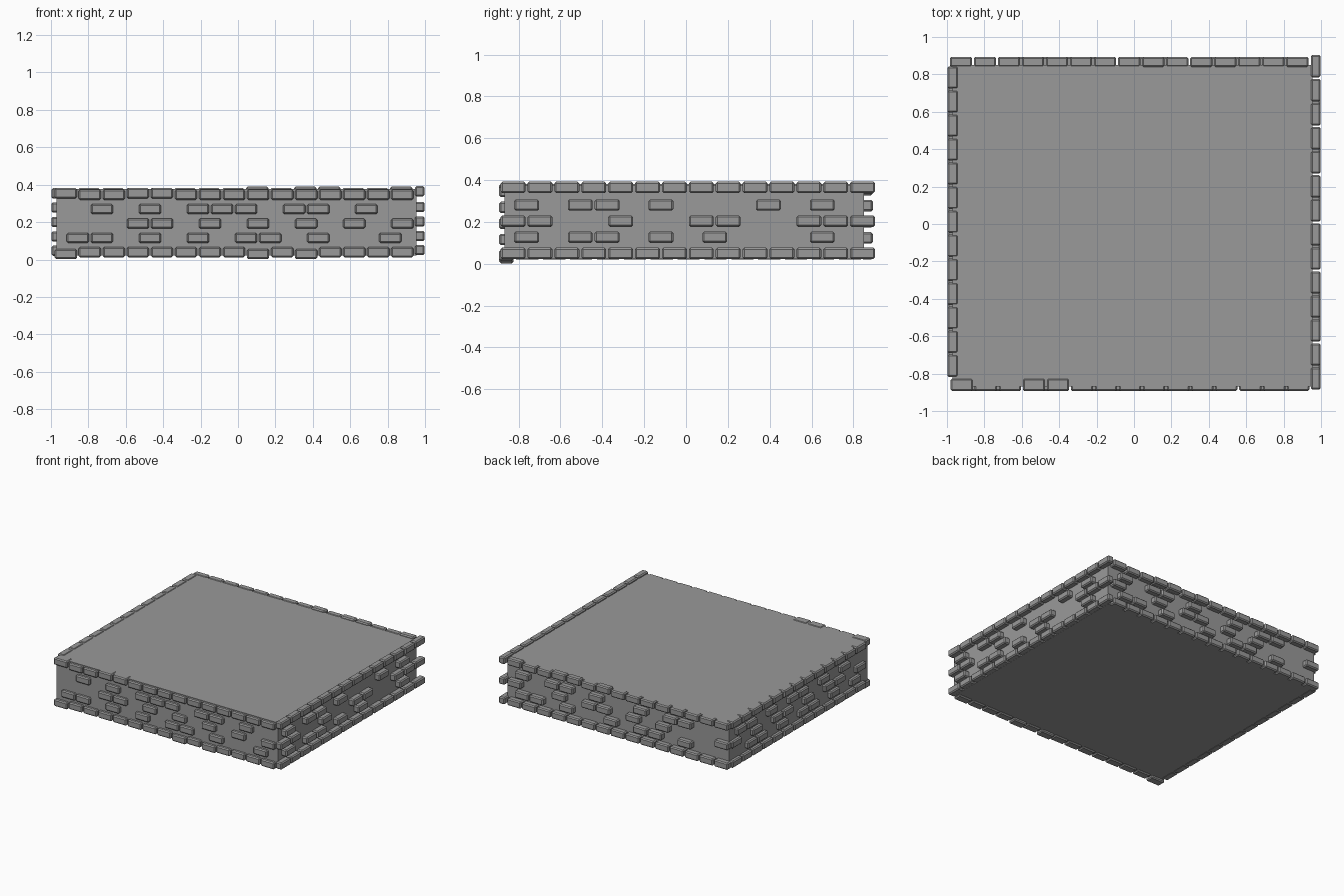
import bpy
import bmesh
from mathutils import Vector

cube = bpy.data.objects.get("Cube")
if cube:
    bpy.data.objects.remove(cube, do_unlink=True)

stone = bpy.data.materials.new("grey stone")
stone.use_nodes = True
GREY = (0.32, 0.32, 0.32, 1)
stone.diffuse_color = GREY
stone.node_tree.nodes["Principled BSDF"].inputs["Base Color"].default_value = GREY

PITCH = 0.1285     # brick spacing along a wall
COURSE = 0.0768    # brick spacing upwards
LENGTH, HEIGHT = 0.119, 0.054


def add_box(bm, low, high):
    """Add an axis aligned box between two corners."""
    low, high = Vector(low), Vector(high)
    verts = bmesh.ops.create_cube(bm, size=1)["verts"]
    for v in verts:
        v.co = (low + high) / 2 + v.co * (high - low)


def finish(bm, name, bevel=0):
    mesh = bpy.data.meshes.new(name)
    if bevel:
        bmesh.ops.bevel(bm, geom=bm.edges[:], offset=bevel, segments=1,
                        profile=0.5, affect="EDGES")
    bm.to_mesh(mesh)
    bm.free()
    mesh.materials.append(stone)
    obj = bpy.data.objects.new(name, mesh)
    bpy.context.scene.collection.objects.link(obj)


def brick_wall(name, axis, inner, outer, start, base, rows, raised=(), dropped=()):
    """Lay five courses of bricks; rows run bottom to top, '#' is a brick."""
    bm = bmesh.new()
    for r, row in enumerate(rows):
        shift = PITCH / 2 if r % 2 else 0      # running bond
        for i, mark in enumerate(row):
            if mark != "#":
                continue
            a = start + shift + i * PITCH
            z = base + r * COURSE
            if r == 4 and i in raised:
                z += 0.008
            if r == 0 and i in dropped:
                z -= 0.01
            d0, d1 = sorted((inner, outer))
            if axis == "x":
                add_box(bm, (a, d0, z), (a + LENGTH, d1, z + HEIGHT))
            else:
                add_box(bm, (d0, a, z), (d1, a + LENGTH, z + HEIGHT))
    finish(bm, name, 0.008)


# Solid slab behind the bricks
core = bmesh.new()
add_box(core, (-0.97, -0.868, 0.022), (0.955, 0.85, 0.377))
finish(core, "slab_core")

# Front wall
brick_wall("front_bricks", "x", -0.825, -0.893, -0.98, 0.012, [
    "###############",
    "##.#.#.##.#..#.",
    "...##.#.#.#.#.#",
    ".#.#.###.##.#..",
    "###############"], raised=(0, 3, 4), dropped=(0, 8, 10))

# Back wall
brick_wall("back_bricks", "x", 0.84, 0.893, -0.985, 0.02, [
    "###############",
    "..#.##.#..#.##.",
    "#...#.#.##.#..#",
    "..##.#..#.##.#.",
    "###############"], raised=(8, 10, 11, 14))

# Wall on the +x side
brick_wall("left_side_bricks", "y", 0.946, 0.998, -0.886, 0.023, [
    "##############",
    "#.##.#.#...#.",
    "##..#..##..###",
    "#.##.#...#.#.",
    "##############"], raised=range(14))

# Wall on the -x side
brick_wall("right_side_bricks", "y", -0.94, -0.998, -0.818, 0.02, [
    "#############",
    "#.#.##.#.##.",
    "#.##.#.##.#.#",
    ".#.#.##.#.##",
    "#############"])
